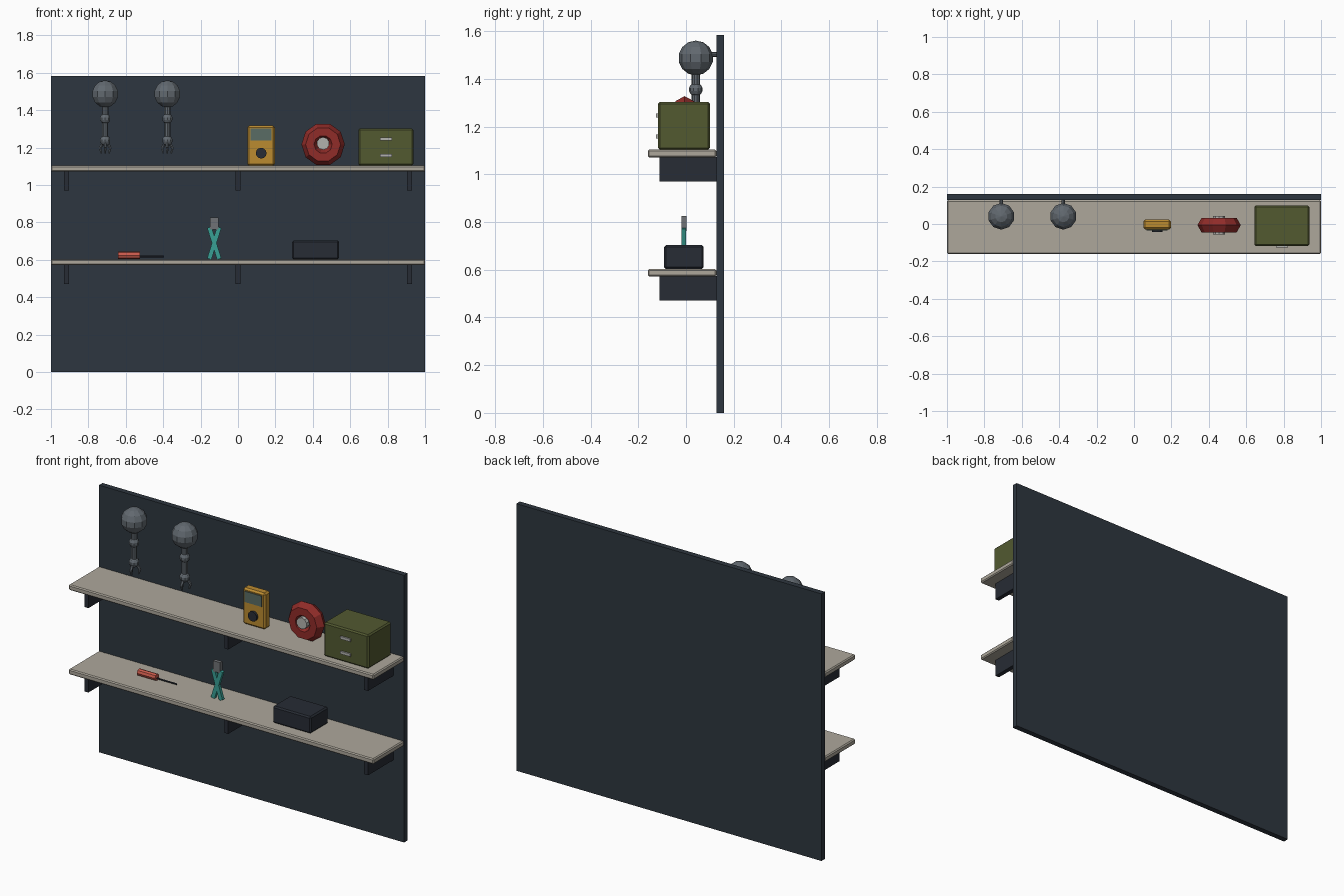
import bpy
from math import pi, radians, sin, cos
from mathutils import Vector

if "Cube" in bpy.data.objects:
    bpy.data.objects.remove(bpy.data.objects["Cube"])


def mat(name, r, g, b):
    m = bpy.data.materials.new(name)
    m.diffuse_color = (r, g, b, 1)
    m.use_nodes = True
    m.node_tree.nodes["Principled BSDF"].inputs["Base Color"].default_value = m.diffuse_color
    return m


SLATE = mat("slate", 0.027, 0.037, 0.050)
DARK = mat("dark", 0.020, 0.025, 0.035)
BOARD = mat("board", 0.42, 0.39, 0.33)
STEEL = mat("steel", 0.12, 0.14, 0.16)
YELLOW = mat("yellow", 0.50, 0.26, 0.03)
GLASS = mat("glass", 0.10, 0.15, 0.13)
RED = mat("red", 0.28, 0.025, 0.022)
OLIVE = mat("olive", 0.085, 0.10, 0.03)
SILVER = mat("silver", 0.45, 0.45, 0.43)
CORAL = mat("coral", 0.58, 0.10, 0.07)
TEAL = mat("teal", 0.04, 0.35, 0.30)
GREY = mat("grey", 0.16, 0.17, 0.18)


def finish(name, m):
    ob = bpy.context.object
    ob.name = name
    ob.data.materials.append(m)
    return ob


def box(name, x, y, z, m, bevel=0.0, tilt=0.0):
    """Box from (min, max) ranges, optionally bevelled and tilted about y."""
    mid = [(a + b) / 2 for a, b in (x, y, z)]
    bpy.ops.mesh.primitive_cube_add(size=1, location=mid, rotation=(0, tilt, 0))
    ob = finish(name, m)
    ob.scale = [b - a for a, b in (x, y, z)]
    bpy.ops.object.transform_apply(location=False, rotation=False, scale=True)
    if bevel:
        mod = ob.modifiers.new("bevel", "BEVEL")
        mod.width, mod.segments = bevel, 1
    return ob


def rod(name, a, b, r, m, r2=None, sides=10):
    """Cylinder or taper from point a to point b."""
    a, b = Vector(a), Vector(b)
    bpy.ops.mesh.primitive_cone_add(
        vertices=sides, radius1=r, radius2=r if r2 is None else r2,
        depth=(b - a).length, location=(a + b) / 2,
        rotation=(b - a).to_track_quat("Z", "Y").to_euler())
    return finish(name, m)


def ball(name, loc, r, m, seg=10, rings=7):
    bpy.ops.mesh.primitive_uv_sphere_add(segments=seg, ring_count=rings, radius=r, location=loc)
    return finish(name, m)


# Back panel, shelves and brackets
box("back_panel", (-1, 1), (0.127, 0.16), (0, 1.583), SLATE)
for level, top in (("lower", 0.603), ("upper", 1.103)):
    box(level + "_shelf", (-1, 1), (-0.16, 0.127), (top - 0.032, top), BOARD, 0.006)
    for x in (-0.917, 0, 0.917):
        box(level + "_bracket", (x - 0.013, x + 0.013), (-0.11, 0.13),
            (top - 0.133, top - 0.03), DARK)

# Two hanging gripper arms
for x in (-0.71, -0.378):
    y = 0.041
    rod("arm_peg", (x, y, 1.502), (x, 0.13, 1.502), 0.010, STEEL, sides=8)
    ball("arm_shoulder", (x, y, 1.487), 0.073, STEEL)
    rod("arm_upper", (x, y, 1.355), (x, y, 1.45), 0.018, STEEL)
    ball("arm_elbow", (x, y, 1.355), 0.029, STEEL)
    rod("arm_lower", (x, y, 1.24), (x, y, 1.355), 0.017, STEEL)
    ball("arm_wrist", (x, y, 1.238), 0.029, STEEL)
    for i in range(3):
        t = radians(-90 + 120 * i)
        c, s = cos(t), sin(t)
        k = (x + 0.031 * c, y + 0.031 * s, 1.198)
        rod("finger_base", (x + 0.014 * c, y + 0.014 * s, 1.225), k, 0.009, STEEL, 0.008, 6)
        rod("finger_tip", k, (x + 0.024 * c, y + 0.024 * s, 1.168), 0.008, STEEL, 0.004, 6)

# Meter with screen and dial
box("meter_body", (0.05, 0.197), (-0.03, 0.024), (1.103, 1.318), YELLOW, 0.01)
box("meter_screen", (0.068, 0.179), (-0.035, -0.028), (1.238, 1.302), GLASS)
rod("meter_dial", (0.124, -0.028, 1.17), (0.124, -0.044, 1.17), 0.029, DARK, sides=12)

# Cable coil on a hub
bpy.ops.mesh.primitive_torus_add(
    major_segments=10, minor_segments=6, major_radius=0.071, minor_radius=0.045,
    location=(0.455, -0.006, 1.217), rotation=(pi / 2, 0, 0))
finish("coil", RED)
rod("coil_hub", (0.455, 0.043, 1.222), (0.455, -0.055, 1.222), 0.034, SILVER, sides=10)

# Drawer cabinet
box("cabinet", (0.643, 0.937), (-0.117, 0.1), (1.103, 1.303), OLIVE, 0.008)
for z in (1.158, 1.246):
    box("cabinet_handle", (0.758, 0.824), (-0.126, -0.115), (z - 0.008, z + 0.008), SILVER)

# Screwdriver
rod("driver_handle", (-0.642, -0.01, 0.624), (-0.524, -0.01, 0.624), 0.020, CORAL, sides=8)
rod("driver_shaft", (-0.53, -0.01, 0.618), (-0.395, -0.01, 0.618), 0.005, DARK, sides=6)

# Pliers
for s in (-1, 1):
    box("pliers_handle", (-0.139, -0.115), (-0.018, 0.0), (0.600, 0.778), TEAL,
        tilt=s * radians(17.5))
box("pliers_jaw", (-0.150, -0.104), (-0.019, 0.002), (0.763, 0.826), GREY)

# Storage case
box("storage_case", (0.29, 0.541), (-0.092, 0.074), (0.603, 0.703), DARK, 0.008)
